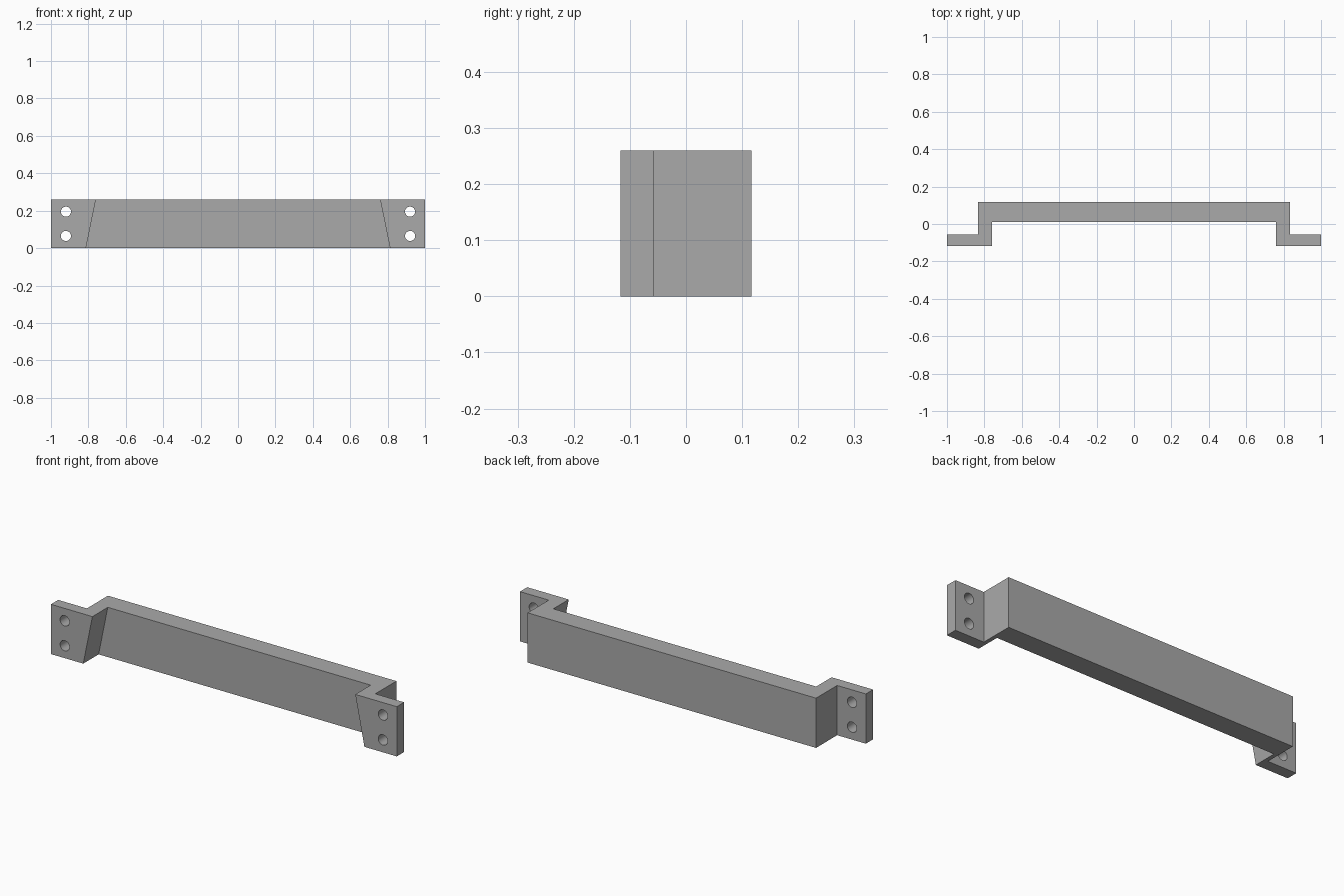
import bpy
import bmesh

cube = bpy.data.objects.get("Cube")
if cube:
    bpy.data.objects.remove(cube, do_unlink=True)

HEIGHT = 0.26
FRONT, FLANGE_BACK, BAR_FRONT, BACK = -0.117, -0.057, 0.01, 0.117
END, OUTER, INNER_TOP, INNER_BOTTOM = 1.0, 0.834, 0.76, 0.813
HOLE_X, HOLE_RADIUS = 0.92, 0.027

grey = bpy.data.materials.new("plain grey")
grey.use_nodes = True
colour = (0.4, 0.4, 0.4, 1)
grey.diffuse_color = colour
grey.node_tree.nodes["Principled BSDF"].inputs["Base Color"].default_value = colour


def outline(inner):
    """Plan of the bracket, with mirrored left and right halves."""
    half = [(inner, BAR_FRONT), (inner, FRONT), (END, FRONT),
            (END, FLANGE_BACK), (OUTER, FLANGE_BACK), (OUTER, BACK)]
    return half + [(-x, y) for x, y in reversed(half)]


# Bracket body: inner walls lean outward towards the bottom
bm = bmesh.new()
low = [bm.verts.new((x, y, 0)) for x, y in outline(INNER_BOTTOM)]
high = [bm.verts.new((x, y, HEIGHT)) for x, y in outline(INNER_TOP)]
bm.faces.new(low[::-1])
bm.faces.new(high)
for i in range(len(low)):
    j = (i + 1) % len(low)
    bm.faces.new((low[i], low[j], high[j], high[i]))
bmesh.ops.recalc_face_normals(bm, faces=bm.faces)
mesh = bpy.data.meshes.new("mounting_bracket")
bm.to_mesh(mesh)
bm.free()
mesh.materials.append(grey)
bracket = bpy.data.objects.new("mounting_bracket", mesh)
bpy.context.collection.objects.link(bracket)

# Screw holes through both end flanges
for side in (-1, 1):
    for level in (0.25, 0.75):
        bpy.ops.mesh.primitive_cylinder_add(
            vertices=32, radius=HOLE_RADIUS, depth=0.12,
            location=(side * HOLE_X, (FRONT + FLANGE_BACK) / 2, HEIGHT * level),
            rotation=(1.570796, 0, 0))
        cutter = bpy.context.object
        cutter.name = "hole_cutter"
        cutter.hide_render = True
        cutter.data.materials.append(grey)
        cut = bracket.modifiers.new("screw_hole", "BOOLEAN")
        cut.operation = "DIFFERENCE"
        cut.solver = "EXACT"
        cut.object = cutter
        bpy.context.view_layer.objects.active = bracket
        bpy.ops.object.modifier_apply(modifier=cut.name)
        bpy.data.objects.remove(cutter, do_unlink=True)

# Smooth hole walls, sharp flat faces
bpy.ops.object.select_all(action="DESELECT")
bracket.select_set(True)
bpy.context.view_layer.objects.active = bracket
bpy.ops.object.shade_smooth_by_angle(angle=0.52)
